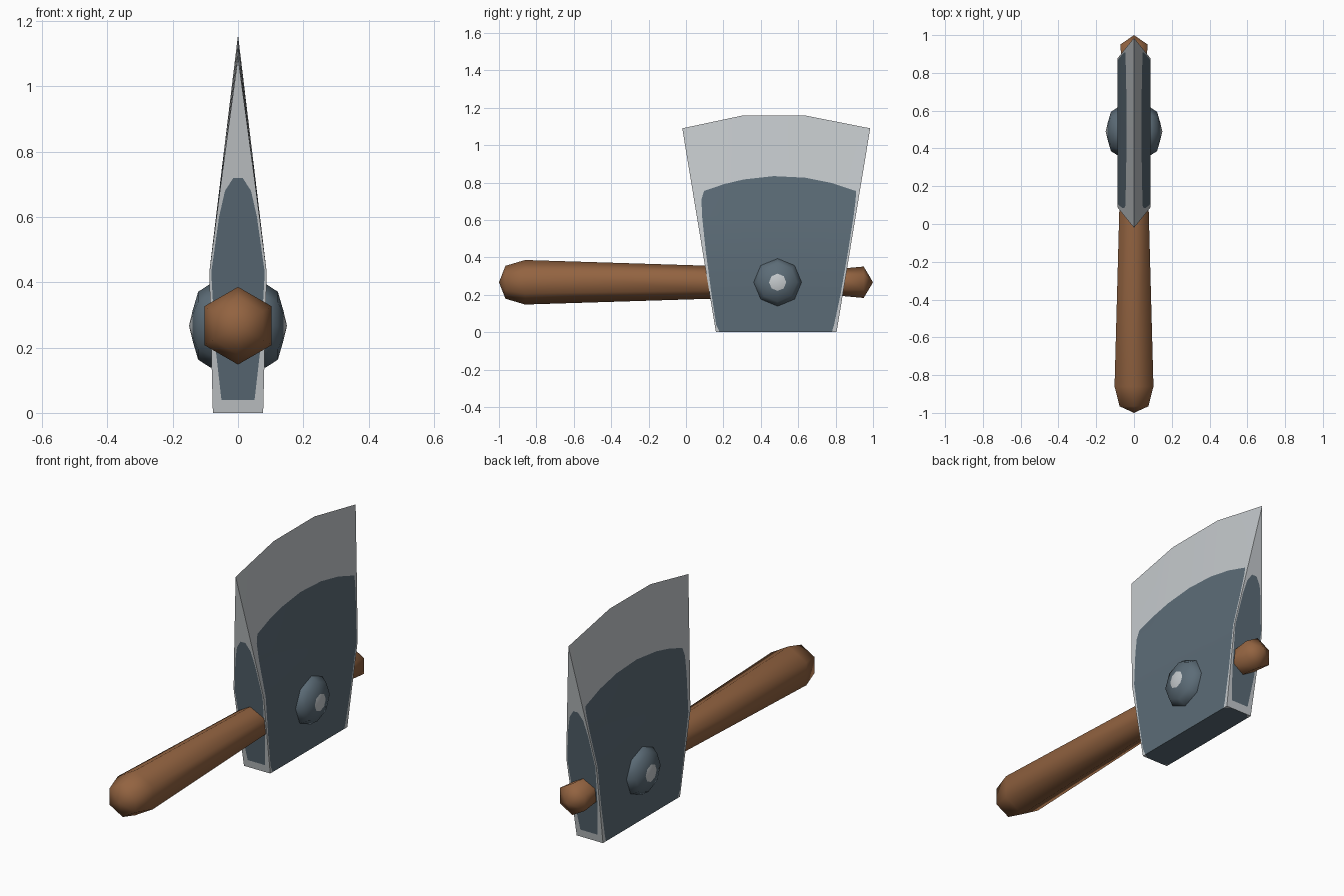
import bpy, bmesh, math

if "Cube" in bpy.data.objects:
    bpy.data.objects.remove(bpy.data.objects["Cube"])


def material(name, rgb):
    m = bpy.data.materials.new(name)
    m.diffuse_color = (*rgb, 1)
    m.use_nodes = True
    m.node_tree.nodes["Principled BSDF"].inputs["Base Color"].default_value = m.diffuse_color
    return m


STEEL = material("bare steel", (0.56, 0.59, 0.61))
PAINT = material("blue grey paint", (0.107, 0.15, 0.185))
WOOD = material("brown wood", (0.29, 0.125, 0.052))


def finish(name, bm, mats, angle):
    bmesh.ops.remove_doubles(bm, verts=bm.verts, dist=1e-5)
    bmesh.ops.dissolve_degenerate(bm, dist=1e-5, edges=bm.edges)
    bmesh.ops.recalc_face_normals(bm, faces=bm.faces)
    me = bpy.data.meshes.new(name)
    bm.to_mesh(me)
    bm.free()
    ob = bpy.data.objects.new(name, me)
    bpy.context.collection.objects.link(ob)
    for m in mats:
        me.materials.append(m)
    bpy.ops.object.select_all(action='DESELECT')
    ob.select_set(True)
    bpy.context.view_layer.objects.active = ob
    bpy.ops.object.shade_smooth_by_angle(angle=math.radians(angle))
    return ob


def loft(bm, rings):
    """Skin closed rings of points; yields each face with its row and column."""
    vs = [[bm.verts.new(p) for p in r] for r in rings]
    n = len(rings[0])
    cells = []
    for i in range(len(vs) - 1):
        for j in range(n):
            k = (j + 1) % n
            cells.append((bm.faces.new((vs[i][j], vs[i][k], vs[i+1][k], vs[i+1][j])), i, j))
    return vs, cells


# ---- axe head: wedge with the painted area cut into its faces
def top(y):
    if y < 0.30:
        return 1.09 + 0.068 * (y + 0.02) / 0.32
    if y > 0.64:
        return 1.09 + 0.068 * (0.985 - y) / 0.345
    return 1.158


def half(y, z):
    if z <= 0.43:
        return 0.077 + 0.011 * z / 0.43
    return max(0, 0.088 * (1 - (z - 0.43) / (top(y) - 0.43)))


T = [0, 0.13, 0.26, 0.46, 0.667, 0.84, 1]
# end height, paint corner height, middle height, left margin, right margin, side paint width
ROWS = [(0, 0, 0, 0.02, 0.025, 0.65),
        (0.04, 0.04, 0.04, 0.008, 0.02, 0.65),
        (0.20, 0.20, 0.20, 0.010, 0.012, 0.84),
        (0.43, 0.43, 0.43, 0.017, 0.010, 0.93),
        (0.60, 0.62, 0.62, 0.025, 0.008, 0.88),
        (0.68, 0.71, 0.73, 0.035, 0.010, 0.72),
        (0.72, 0.755, 0.835, 0.055, 0.015, 0.28),
        (1.09, None, None, 0.10, 0.065, 0.28)]
rings = []
for ze, zc, zm, ml, mr, f in ROWS:
    yl, yr = 0.16 - 0.165 * ze, 0.805 + 0.165 * ze
    pts = [(yl, ze)]
    for t in T:
        y = yl + ml + t * (yr - mr - yl - ml)
        z = top(y) if zc is None else zc + (zm - zc) * (1 - (2 * t - 1) ** 2)
        pts.append((y, z))
    pts.append((yr, ze))
    ring = [(half(y, z), y, z) for y, z in pts]
    he = half(yr, ze)
    ring += [(he * f, yr, ze), (-he * f, yr, ze)]
    ring += [(-half(y, z), y, z) for y, z in reversed(pts)]
    he = half(yl, ze)
    ring += [(-he * f, yl, ze), (he * f, yl, ze)]
    rings.append(ring)

bm = bmesh.new()
vs, cells = loft(bm, rings)
for face, i, j in cells:
    broad = j in range(1, 7) or j in range(12, 18)
    narrow = j in (9, 20)
    face.material_index = int((broad and i < 6) or (narrow and 1 <= i < 6))
# painted underside with bare corners
b = vs[0]
corners = (0, 8, 11, 19)
for c in corners:
    bm.faces.new((b[c - 1], b[c], b[c + 1]))
under = bm.faces.new([v for k, v in enumerate(b) if k not in corners])
under.material_index = 1
finish("axe_head", bm, [STEEL, PAINT], 12)


# ---- six-sided wooden handle along y
def hexagon(y, r):
    return [(r * math.sin(k * math.pi / 3), y, 0.267 + r * math.cos(k * math.pi / 3))
            for k in range(6)]


HANDLE = [(-1, 0), (-0.965, 0.088), (-0.86, 0.119), (0.1, 0.089),
          (0.83, 0.073), (0.95, 0.084), (1, 0)]
bm = bmesh.new()
loft(bm, [hexagon(y, r) for y, r in HANDLE])
finish("handle", bm, [WOOD], 62)

# ---- domed rivets on both cheeks, each with a bare worn tip
DOME = [(0.05, 0.128), (0.085, 0.128), (0.122, 0.104), (0.139, 0.046), (0.15, 0)]
for side, name in ((1, "right_rivet"), (-1, "left_rivet")):
    bm = bmesh.new()
    vs, cells = loft(bm, [[(side * x, 0.49 + r * math.cos(k * math.pi / 4),
                            0.267 + r * math.sin(k * math.pi / 4)) for k in range(8)]
                          for x, r in DOME])
    for face, i, j in cells:
        face.material_index = int(i < 3)
    bm.faces.new(vs[0]).material_index = 1
    finish(name, bm, [STEEL, PAINT], 50)
